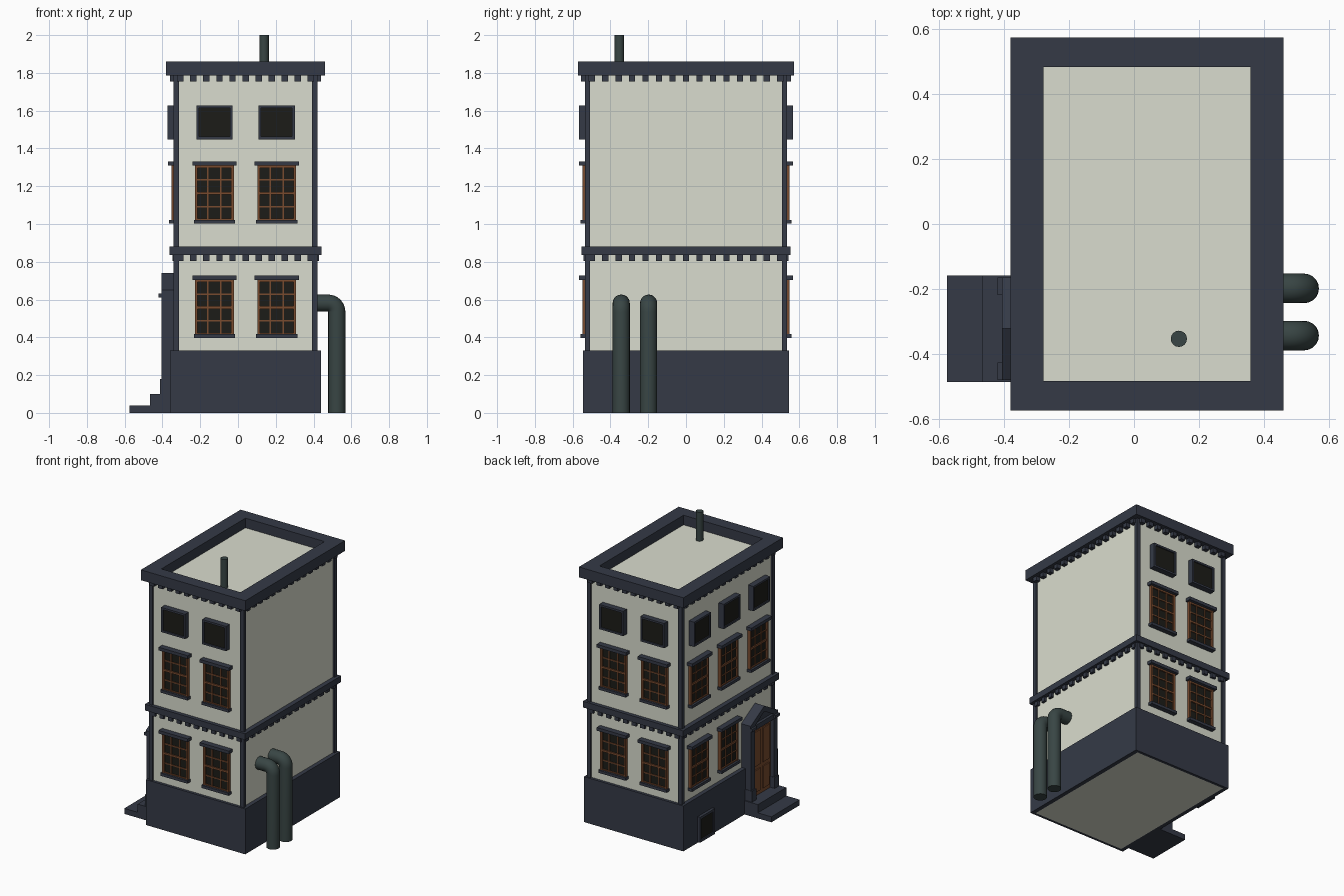
import bpy, bmesh
from math import pi, cos, sin

if "Cube" in bpy.data.objects:
    bpy.data.objects.remove(bpy.data.objects["Cube"])

CX = 0.04             # building centre in x
WX, WY = 0.37, 0.525  # wall half sizes


def material(name, rgb):
    m = bpy.data.materials.new(name)
    m.diffuse_color = (*rgb, 1)
    m.use_nodes = True
    m.node_tree.nodes["Principled BSDF"].inputs["Base Color"].default_value = m.diffuse_color
    return m


NAVY = material("navy_trim", (0.035, 0.042, 0.062))
WALL = material("pale_plaster", (0.70, 0.72, 0.62))
WOOD = material("wood", (0.19, 0.07, 0.028))
GLASS = material("dark_glass", (0.012, 0.012, 0.009))
PIPE = material("pipe_metal", (0.04, 0.06, 0.058))


def finish(name, bm, mat):
    bmesh.ops.recalc_face_normals(bm, faces=bm.faces)
    me = bpy.data.meshes.new(name)
    bm.to_mesh(me)
    bm.free()
    me.materials.append(mat)
    ob = bpy.data.objects.new(name, me)
    bpy.context.collection.objects.link(ob)
    return ob


def add_box(bm, x, y, z):
    v = [bm.verts.new((a, b, c)) for c in z for b in y for a in x]
    for f in ((0, 1, 3, 2), (4, 5, 7, 6), (0, 1, 5, 4), (2, 3, 7, 6), (0, 2, 6, 4), (1, 3, 7, 5)):
        bm.faces.new([v[i] for i in f])


def boxes(name, mat, items):
    bm = bmesh.new()
    for it in items:
        add_box(bm, *it)
    return finish(name, bm, mat)


def ring(name, mat, outer, inner, z0, z1):
    """Rectangular frame lying flat around the building centre."""
    bm = bmesh.new()
    loops = []
    for (hx, hy), z in ((outer, z0), (outer, z1), (inner, z1), (inner, z0)):
        loops.append([bm.verts.new((CX + sx * hx, sy * hy, z))
                      for sx, sy in ((-1, -1), (1, -1), (1, 1), (-1, 1))])
    for k in range(4):
        a, b = loops[k], loops[(k + 1) % 4]
        for i in range(4):
            j = (i + 1) % 4
            bm.faces.new((a[i], a[j], b[j], b[i]))
    return finish(name, bm, mat)


def on_wall(side, u, d, z):
    """Box from a span u along a wall, depth span d out of it, and height span z."""
    if side == "front":
        return (CX + u[0], CX + u[1]), (-WY - d[1], -WY - d[0]), z
    if side == "back":
        return (CX + u[0], CX + u[1]), (WY + d[0], WY + d[1]), z
    if side == "left":
        return (CX - WX - d[1], CX - WX - d[0]), u, z
    return (CX + WX + d[0], CX + WX + d[1]), u, z


# Main body, plinth and cornices
boxes("walls", WALL, [((CX - WX, CX + WX), (-WY, WY), (0, 1.79))])
ring("base", NAVY, (0.40, 0.545), (WX, WY), 0, 0.33)
ring("middle_cornice", NAVY, (0.403, 0.552), (WX - 0.01, WY - 0.01), 0.835, 0.88)
ring("roof_cornice", NAVY, (0.42, 0.573), (0.318, 0.483), 1.785, 1.86)

# Corner pilasters
boxes("corner_pilasters", NAVY,
      [(sorted((CX + sx * 0.352, CX + sx * 0.382)), sorted((sy * 0.508, sy * 0.536)), (0.33, 1.786))
       for sx in (-1, 1) for sy in (-1, 1)])

# Dentils under both cornices
dentils = []
for side, n, half in (("front", 11, 0.345), ("back", 11, 0.345), ("left", 15, 0.50), ("right", 15, 0.50)):
    for z0, z1, depth in ((0.805, 0.836, 0.018), (1.755, 1.786, 0.03)):
        for i in range(n):
            u = -half + 2 * half * i / (n - 1)
            dentils.append(on_wall(side, (u - 0.017, u + 0.017), (0, depth), (z0, z1)))
boxes("dentils", NAVY, dentils)

# Windows
sash, glass, trim = [], [], []


def sash_window(side, u, z0):
    h, w = 0.296, 0.103
    z1 = z0 + h
    glass.append(on_wall(side, (u - w + .005, u + w - .005), (0, 0.01), (z0, z1)))
    for s in (-1, 1):
        e = u + s * (w - 0.007)
        sash.append(on_wall(side, (e - 0.007, e + 0.007), (0, 0.022), (z0, z1)))
        m = u + s * w / 3
        sash.append(on_wall(side, (m - 0.004, m + 0.004), (0, 0.017), (z0, z1)))
    for k, t in enumerate((0.007, 0.004, 0.007, 0.004, 0.007)):
        zc = z0 + 0.007 + (h - 0.014) * k / 4
        sash.append(on_wall(side, (u - w, u + w), (0, 0.019 if t > 0.005 else 0.016), (zc - t, zc + t)))
    trim.append(on_wall(side, (u - 0.117, u + 0.117), (0, 0.041), (z1 - 0.002, z1 + 0.021)))
    trim.append(on_wall(side, (u - 0.109, u + 0.109), (0, 0.034), (z0 - 0.013, z0 + 0.007)))


def plain_window(side, u, z0, w, h, depth, t=0.014):
    z1 = z0 + h
    for s in (-1, 1):
        e = u + s * (w - t / 2)
        trim.append(on_wall(side, (e - t / 2, e + t / 2), (0, depth), (z0, z1)))
    trim.append(on_wall(side, (u - w + t, u + w - t), (0, depth), (z0, z0 + t)))
    trim.append(on_wall(side, (u - w + t, u + w - t), (0, depth), (z1 - t, z1)))
    glass.append(on_wall(side, (u - w + t, u + w - t), (0, depth - 0.008), (z0 + t, z1 - t)))


columns = {"front": (-0.165, 0.165), "back": (-0.165, 0.165), "left": (-0.34, 0.0, 0.34)}
for side, us in columns.items():
    for u in us:
        if not (side == "left" and u < -0.1):   # the door takes this bay
            sash_window(side, u, 0.41)
        sash_window(side, u, 1.015)
        plain_window(side, u, 1.448, 0.096, 0.18, 0.042)
plain_window("left", 0.295, 0.005, 0.085, 0.185, 0.05, 0.018)   # cellar window
boxes("window_sashes", WOOD, sash)
boxes("window_glass", GLASS, glass)
boxes("window_trim", NAVY, trim)

# Entrance: steps, door, jambs, lintel and pediment
DY = -0.322
boxes("entrance_steps", NAVY, [
    ((-0.575, -0.345), (DY - 0.163, DY + 0.163), (0, 0.04)),
    ((-0.467, -0.345), (DY - 0.163, DY + 0.163), (0.04, 0.10))])
boxes("door", WOOD, [((-0.378, -0.33), (DY - 0.112, DY + 0.112), (0.10, 0.605))] + [
    ((-0.386, -0.375), (DY + s * 0.052 - 0.036, DY + s * 0.052 + 0.036), z)
    for s in (-1, 1) for z in ((0.13, 0.29), (0.32, 0.57))])
surround = []
for s in (-1, 1):
    c = DY + s * 0.131
    surround.append(((-0.405, -0.33), (c - 0.022, c + 0.022), (0.10, 0.61)))
    surround.append(((-0.414, -0.33), (c - 0.025, c + 0.025), (0.10, 0.18)))
    surround.append(((-0.42, -0.33), (c - 0.027, c + 0.027), (0.612, 0.632)))
surround.append(((-0.405, -0.33), (DY - 0.153, DY + 0.153), (0.60, 0.635)))
boxes("door_surround", NAVY, surround)


def prism(name, mat, profile, x0, x1):
    bm = bmesh.new()
    f = bm.faces.new([bm.verts.new((x0, DY + y, z)) for y, z in profile])
    r = bmesh.ops.extrude_face_region(bm, geom=[f])
    bmesh.ops.translate(bm, vec=(x1 - x0, 0, 0),
                        verts=[g for g in r["geom"] if isinstance(g, bmesh.types.BMVert)])
    return finish(name, bm, mat)


prism("pediment_rake", NAVY, [(-0.158, 0.63), (-0.158, 0.65), (0, 0.74), (0.158, 0.65),
                              (0.158, 0.63), (0.12, 0.63), (0, 0.70), (-0.12, 0.63)], -0.406, -0.33)
prism("pediment_panel", NAVY, [(-0.125, 0.628), (0, 0.705), (0.125, 0.628)], -0.385, -0.33)


def tube(name, path, radius, sides=20):
    """Sweep a circle along a path in the xz plane; path holds (x, y, z, tilt)."""
    bm = bmesh.new()
    rings = []
    for x, y, z, a in path:
        rings.append([bm.verts.new((x + radius * cos(t) * sin(a), y + radius * sin(t),
                                    z + radius * cos(t) * cos(a)))
                      for t in (2 * pi * i / sides for i in range(sides))])
    for a, b in zip(rings, rings[1:]):
        for i in range(sides):
            j = (i + 1) % sides
            bm.faces.new((a[i], a[j], b[j], b[i]))
    bm.faces.new(rings[0])
    bm.faces.new(rings[-1])
    ob = finish(name, bm, PIPE)
    bpy.ops.object.select_all(action='DESELECT')
    ob.select_set(True)
    bpy.context.view_layer.objects.active = ob
    bpy.ops.object.shade_smooth_by_angle()
    return ob


# Side pipes and roof flue
R = 0.046
for k, y in enumerate((-0.343, -0.198)):
    bend = [(0.523 - R + R * sin(a), y, 0.581 - R + R * cos(a), a)
            for a in (pi / 2 * i / 8 for i in range(9))]
    tube(f"side_pipe_{k + 1}", [(0.39, y, 0.581, 0)] + bend + [(0.523, y, 0, pi / 2)], 0.0455)
tube("roof_flue", [(0.138, -0.353, 1.78, pi / 2), (0.138, -0.353, 2.0, pi / 2)], 0.025, 16)
